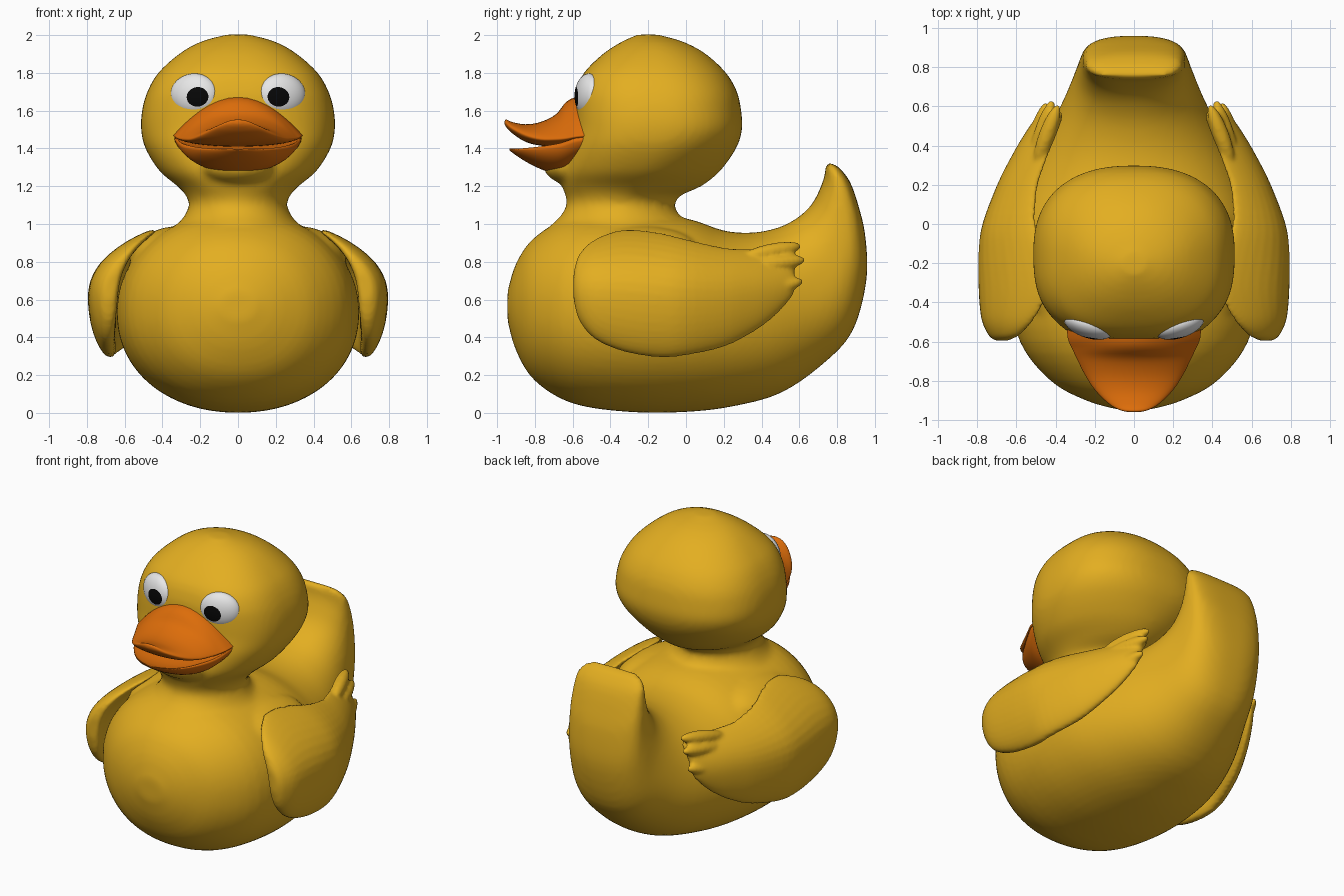
import bpy, bmesh, math
from mathutils import Vector, Matrix, Euler

cube = bpy.data.objects.get("Cube")
if cube:
    bpy.data.objects.remove(cube)


def material(name, rgb):
    m = bpy.data.materials.new(name)
    m.use_nodes = True
    m.diffuse_color = (*rgb, 1)
    node = next(n for n in m.node_tree.nodes if n.type == 'BSDF_PRINCIPLED')
    node.inputs["Base Color"].default_value = (*rgb, 1)
    return m


yellow = material("duck yellow", (0.77, 0.425, 0.015))
orange = material("bill orange", (0.72, 0.152, 0.003))
white = material("eye white", (0.8, 0.8, 0.8))
black = material("pupil black", (0.002, 0.002, 0.002))


def spline(rows, steps):
    """Catmull-Rom interpolation of the section rows."""
    out = []
    for i in range(len(rows) - 1):
        a, b, c, d = (rows[min(max(i + k, 0), len(rows) - 1)] for k in (-1, 0, 1, 2))
        for s in range(steps):
            t = s / steps
            out.append([q + 0.5 * t * (r - p + t * (2 * p - 5 * q + 4 * r - w + t * (3 * (q - r) + w - p)))
                        for p, q, r, w in zip(a, b, c, d)])
    return out + [list(rows[-1])]


def loft(bm, rows, point, steps=4, seg=40):
    """Skin a closed tube over the sections, point(row, angle) gives the ring."""
    rings = [[bm.verts.new(point(r, 2 * math.pi * k / seg)) for k in range(seg)]
             for r in spline(rows, steps)]
    for a, b in zip(rings, rings[1:]):
        for k in range(seg):
            n = (k + 1) % seg
            bm.faces.new((a[k], a[n], b[n], b[k]))
    bm.faces.new(rings[0][::-1])
    bm.faces.new(rings[-1])


def ball(bm, matrix, seg=24, rings=16):
    bmesh.ops.create_uvsphere(bm, u_segments=seg, v_segments=rings, radius=1, matrix=matrix)


def finish(name, bm, mats, voxel=0, smooth=0):
    bmesh.ops.recalc_face_normals(bm, faces=bm.faces)
    for f in bm.faces:
        f.smooth = True
    me = bpy.data.meshes.new(name)
    bm.to_mesh(me)
    bm.free()
    for m in mats:
        me.materials.append(m)
    ob = bpy.data.objects.new(name, me)
    bpy.context.collection.objects.link(ob)
    if voxel:
        mod = ob.modifiers.new("fuse", 'REMESH')
        mod.mode = 'VOXEL'
        mod.voxel_size = voxel
        mod.use_smooth_shade = True
        mod = ob.modifiers.new("soften", 'SMOOTH')
        mod.factor = 0.5
        mod.iterations = smooth


def power(v, n):
    return math.copysign(abs(v) ** (2 / n), v)


# Body with upturned tail: bottom y, z, top y, z, half width, squareness
BODY = [
    (-.945, .49, -.945, .64, .09, 2), (-.9, .33, -.9, .79, .245, 2.05),
    (-.8, .17, -.8, .93, .425, 2.1), (-.6, .05, -.6, 1.04, .582, 2.12),
    (-.3, .005, -.3, 1.06, .64, 2.12), (0, .005, 0, 1.03, .62, 2.1),
    (.25, .035, .2, .965, .55, 2.1), (.5, .105, .36, .955, .46, 2.1),
    (.72, .255, .5, .985, .365, 2.2), (.88, .43, .6, 1.04, .305, 2.4),
    (.955, .7, .67, 1.11, .275, 2.6), (.95, .93, .715, 1.2, .262, 2.7),
    (.915, 1.09, .735, 1.26, .255, 2.7), (.865, 1.23, .74, 1.31, .235, 2.7),
    (.8, 1.31, .75, 1.325, .18, 2.5)]


def body_point(r, t):
    yb, zb, yt, zt, w, n = r
    c, s = power(math.cos(t), n), power(math.sin(t), n)
    return (w * s, (yb + yt) / 2 + c * (yt - yb) / 2, (zb + zt) / 2 + c * (zt - zb) / 2)


# Neck and head: z, front y, back y, half width, squareness
HEAD = [
    (.85, -.75, .02, .38, 2), (.98, -.72, .03, .33, 2), (1.04, -.665, -.03, .285, 2),
    (1.1, -.632, -.06, .26, 2), (1.15, -.637, -.03, .275, 2), (1.2, -.655, .08, .32, 2.1),
    (1.28, -.665, .18, .415, 2.2), (1.4, -.63, .265, .49, 2.5), (1.5, -.597, .297, .513, 2.7),
    (1.6, -.59, .292, .508, 2.7), (1.7, -.58, .27, .48, 2.7), (1.8, -.54, .212, .422, 2.6),
    (1.9, -.44, .105, .312, 2.4), (1.965, -.34, -.015, .197, 2.2), (2.003, -.255, -.15, .06, 2)]


def head_point(r, t):
    z, yf, yb, w, n = r
    if math.sin(t) > 0:
        n *= .88    # the back of the head is rounder than the face
    return (w * power(math.cos(t), n),
            (yf + yb) / 2 + (yb - yf) / 2 * power(math.sin(t), n), z)


bm = bmesh.new()
loft(bm, BODY, body_point, seg=64)
loft(bm, HEAD, head_point, seg=64)
# Chin under the bill
ball(bm, Matrix.Translation((0, -.59, 1.305)) @ Matrix.Diagonal((.2, .165, .1, 1)))
# Shoulders that carry the wings
for side in (1, -1):
    ball(bm, Matrix.Translation((.42 * side, -.22, .88)) @ Euler((0, .45 * side, 0)).to_matrix().to_4x4()
         @ Matrix.Diagonal((.17, .27, .085, 1)))
finish("body_and_head", bm, [yellow], 0.02, 5)

# Wings: y, bottom z, top z, outward x, half thickness
WING = [
    (-.595, .6, .74, .68, .03), (-.565, .49, .84, .69, .055), (-.48, .39, .92, .71, .07),
    (-.33, .325, .97, .72, .073), (-.15, .295, .955, .72, .073), (0, .305, .92, .705, .068),
    (.2, .35, .875, .635, .063), (.35, .425, .865, .57, .053), (.46, .505, .855, .515, .045),
    (.55, .6, .845, .47, .032), (.575, .65, .82, .455, .02)]
# Feather tips: root, tip
FEATHERS = [((.5, .3, .825), (.385, .61, .885)), ((.52, .3, .765), (.415, .632, .812)),
            ((.545, .28, .61), (.445, .622, .7))]

for name, side in (("left_wing", 1), ("right_wing", -1)):
    def wing_point(r, t):
        y, zb, zt, x, th = r
        z = (zb + zt) / 2 + (zt - zb) / 2 * math.cos(t)
        # the upper edge folds in over the shoulder, the lower edge tucks slightly
        k = (z - .6) / .36
        x -= .26 * abs(k) ** 2.4 if k > 0 else .06 * k * k
        return (side * (x + th * power(math.sin(t), 2.4)), y, z)

    bm = bmesh.new()
    loft(bm, WING, wing_point)
    for root, tip in FEATHERS:
        a, b = (Vector((side * p[0], p[1], p[2])) for p in (root, tip))
        axis = b - a
        ball(bm, Matrix.Translation((a + b) / 2) @ axis.to_track_quat('Z', 'Y').to_matrix().to_4x4()
             @ Matrix.Diagonal((.042, .042, axis.length / 2, 1)))
    finish(name, bm, [yellow], 0.012, 4)


# Bill halves: y, half width, edge z, top z, bottom z
UPPER = [
    (-.48, .345, 1.475, 1.68, 1.43), (-.58, .338, 1.465, 1.672, 1.425),
    (-.635, .316, 1.455, 1.645, 1.415), (-.69, .29, 1.45, 1.58, 1.41),
    (-.77, .25, 1.45, 1.54, 1.415), (-.85, .197, 1.47, 1.528, 1.435),
    (-.92, .125, 1.505, 1.54, 1.48), (-.95, .07, 1.528, 1.553, 1.51),
    (-.96, .025, 1.537, 1.545, 1.528)]
LOWER = [
    (-.48, .34, 1.46, 1.46, 1.35), (-.58, .333, 1.455, 1.45, 1.3),
    (-.66, .302, 1.43, 1.42, 1.27), (-.74, .258, 1.415, 1.4, 1.28),
    (-.82, .205, 1.405, 1.385, 1.315), (-.88, .145, 1.4, 1.385, 1.35),
    (-.92, .078, 1.4, 1.393, 1.378), (-.935, .03, 1.4, 1.396, 1.39)]


def bill_point(r, t):
    y, w, ze, zt, zb = r
    s = math.sin(t)
    # steep ridge at the base, flattening to a rounded lip at the tip
    z = ze + (zt - ze) * s ** max(1, 1 + 5 * (zt - ze)) if s > 0 else ze + (ze - zb) * s
    return (w * math.cos(t), y, z)


for name, rows in (("upper_bill", UPPER), ("lower_bill", LOWER)):
    bm = bmesh.new()
    loft(bm, rows, bill_point)
    finish(name, bm, [orange])

# Eyes: flattened balls whose pole points at the pupil, so the pupil is a clean cap
for name, side in (("left_eye", 1), ("right_eye", -1)):
    look = Vector((-.3 * side, -.9, -.15)).normalized()
    bm = bmesh.new()
    ball(bm, look.to_track_quat('Z', 'Y').to_matrix().to_4x4(), 40, 26)
    for f in bm.faces:
        f.material_index = int(f.calc_center_median().normalized().dot(look) > math.cos(math.radians(27.7)))
    turn = Euler((math.radians(-4), 0, math.radians(18 * side))).to_matrix().to_4x4()
    bm.transform(Matrix.Translation((.232 * side, -.518, 1.685)) @ turn
                 @ Matrix.Diagonal((.13, .063, .112, 1)))
    finish(name, bm, [white, black])
